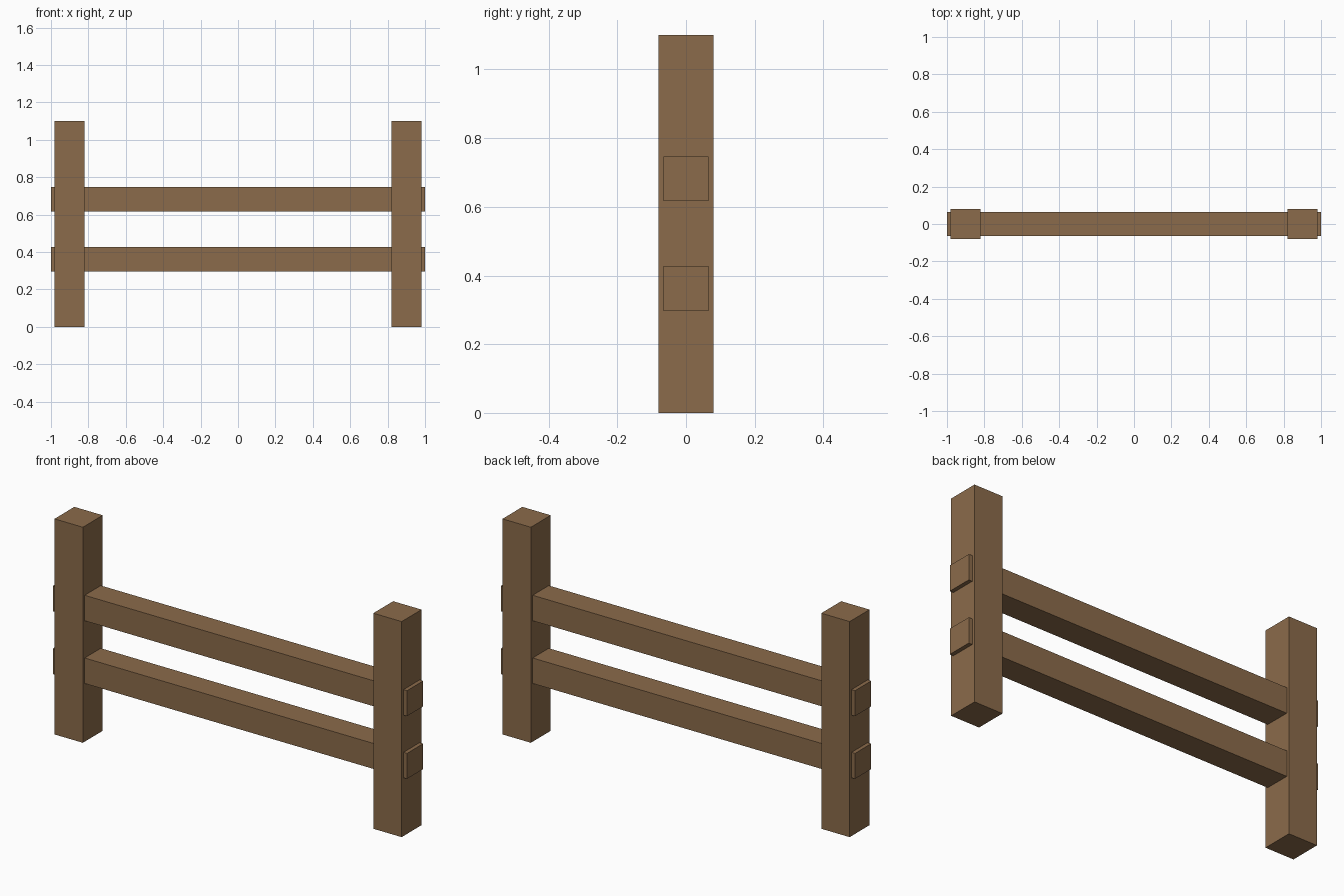
import bpy

default = bpy.data.objects.get("Cube")
if default:
    bpy.data.objects.remove(default, do_unlink=True)

# Single brown wood colour
wood = bpy.data.materials.new("brown_wood")
wood.use_nodes = True
colour = (0.258, 0.147, 0.069, 1.0)
wood.diffuse_color = colour
wood.node_tree.nodes["Principled BSDF"].inputs["Base Color"].default_value = colour


def beam(name, size, centre):
    """Add a square-cut timber of the given size."""
    bpy.ops.mesh.primitive_cube_add(size=1, location=centre)
    obj = bpy.context.object
    obj.name = name
    obj.scale = size
    bpy.ops.object.transform_apply(location=False, rotation=False, scale=True)
    obj.data.materials.append(wood)
    return obj


# Upright posts
post_height = 1.1
for side, x in (("left", 0.9), ("right", -0.9)):
    beam(f"{side}_post", (0.16, 0.16, post_height), (x, 0, post_height / 2))

# Horizontal rails, running through the posts and out past them
for level, z in (("lower", 0.362), ("upper", 0.682)):
    beam(f"{level}_rail", (2.0, 0.13, 0.13), (0, 0, z))
